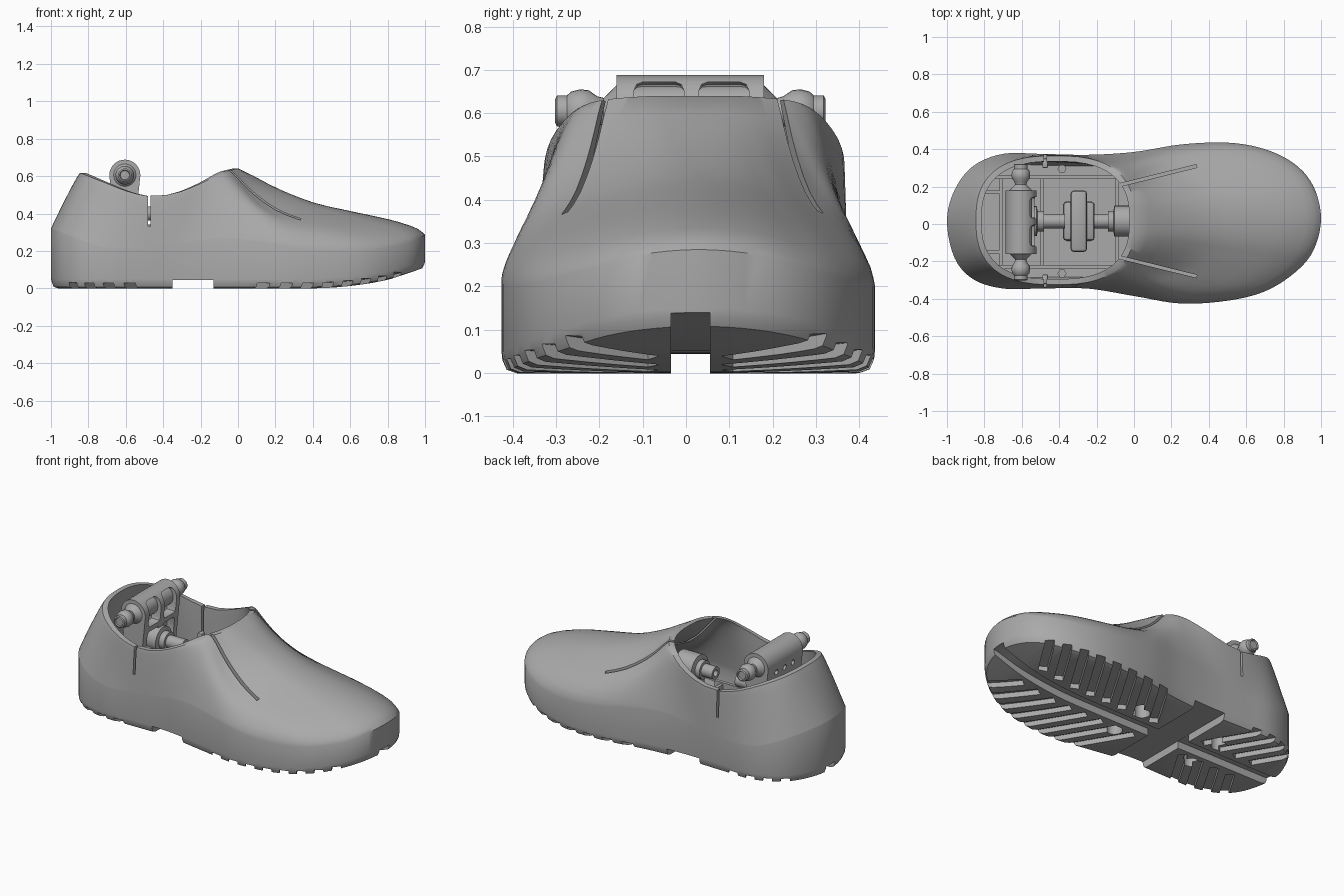
import bpy, bmesh, math
from mathutils import Vector

if "Cube" in bpy.data.objects:
    bpy.data.objects.remove(bpy.data.objects["Cube"], do_unlink=True)

grey = bpy.data.materials.new("plain grey")
grey.use_nodes = True
grey.diffuse_color = (0.4, 0.4, 0.4, 1)
grey.node_tree.nodes["Principled BSDF"].inputs["Base Color"].default_value = (0.4, 0.4, 0.4, 1)


def smooth(table, x):
    """Smooth curve through (x, value) pairs sorted by x."""
    x = min(max(x, table[0][0]), table[-1][0])
    k = next(i for i in range(len(table) - 1) if x <= table[i + 1][0])

    def slope(i):
        a, b = table[max(i - 1, 0)], table[min(i + 1, len(table) - 1)]
        return (b[1] - a[1]) / (b[0] - a[0])
    (x0, y0), (x1, y1) = table[k], table[k + 1]
    h = x1 - x0
    t = (x - x0) / h
    return ((2*t**3 - 3*t*t + 1) * y0 + (t**3 - 2*t*t + t) * h * slope(k)
            + (3*t*t - 2*t**3) * y1 + (t**3 - t*t) * h * slope(k + 1))


def finish(bm, name, angle=40):
    bmesh.ops.recalc_face_normals(bm, faces=bm.faces)
    me = bpy.data.meshes.new(name)
    bm.to_mesh(me)
    bm.free()
    ob = bpy.data.objects.new(name, me)
    bpy.context.collection.objects.link(ob)
    me.materials.append(grey)
    shade(ob, angle)
    return ob


def shade(ob, angle=40):
    bpy.ops.object.select_all(action='DESELECT')
    ob.select_set(True)
    bpy.context.view_layer.objects.active = ob
    bpy.ops.object.shade_smooth_by_angle(angle=math.radians(angle))


def cut(ob, bm):
    tool = finish(bm, "cutter")
    tool.hide_render = True
    mod = ob.modifiers.new("cut", 'BOOLEAN')
    mod.operation, mod.solver, mod.object = 'DIFFERENCE', 'EXACT', tool
    bpy.context.view_layer.objects.active = ob
    bpy.ops.object.modifier_apply(modifier=mod.name)
    bpy.data.objects.remove(tool, do_unlink=True)


def add_box(bm, lo, hi, bevel=0):
    lo, hi = Vector(lo), Vector(hi)
    part = bmesh.new()
    bmesh.ops.create_cube(part, size=1)
    for v in part.verts:
        v.co = (lo + hi) / 2 + v.co * (hi - lo)
    if bevel:
        bmesh.ops.bevel(part, geom=part.edges[:], offset=bevel, segments=2, affect='EDGES', profile=0.5)
    merge(bm, part)


def add_lathe(bm, centre, axis, profile, sides=24):
    """Revolve (distance along axis, radius) pairs."""
    turn = Vector((0, 0, 1)).rotation_difference(Vector(axis))
    rows = [[bm.verts.new(Vector(centre) + turn @ Vector((
        r * math.cos(math.tau * i / sides), r * math.sin(math.tau * i / sides), d)))
        for i in range(sides)] for d, r in profile]
    bridge(bm, rows)
    bm.faces.new(rows[0])
    bm.faces.new(rows[-1])


def merge(bm, part):
    me = bpy.data.meshes.new("tmp")
    part.to_mesh(me)
    part.free()
    bm.from_mesh(me)
    bpy.data.meshes.remove(me)


def bridge(bm, rows):
    for a, b in zip(rows, rows[1:]):
        for i in range(len(a)):
            j = (i + 1) % len(a)
            bm.faces.new((a[i], a[j], b[j], b[i]))


# Shoe outline and height curves
XS = [.96, .86, .7, .5, .25, 0, -.25, -.5, -.7, -.86, -.96]
LEFT = [.2, .32, .4, .435, .425, .385, .37, .375, .375, .31, .18]
RIGHT = [.14, .26, .36, .41, .425, .385, .345, .345, .345, .295, .18]
EDGE = [(-1, .32), (-.9, .28), (-.75, .225), (-.6, .21), (-.4, .225), (-.1, .265),
        (.1, .25), (.4, .205), (.7, .205), (.9, .24), (1, .285)]
COLLAR = [(-.85, .62), (-.7, .56), (-.58, .515), (-.46, .492), (-.33, .51), (-.2, .56), (-.08, .62), (0, .64)]
SPRING = [(-1, 0), (.4, 0), (.6, .012), (.8, .042), (.93, .078), (1, .1)]
TOE = [(0, 0), (.03, .08), (.1, .16), (.2, .24), (.4, .36), (.6, .49), (.8, .71), (.9, .86), (1, 1)]

ctrl = [(1, .03)] + list(zip(XS, LEFT)) + [(-1, .015)] + [(x, -y) for x, y in zip(XS, RIGHT)][::-1]
ctrl = [Vector(p) for p in ctrl]
outline = []
for i in range(len(ctrl)):
    a, b, c, d = (ctrl[(i + k) % len(ctrl)] for k in (-1, 0, 1, 2))
    for t in (0, .2, .4, .6, .8):
        outline.append(b + (c - a) * t / 2 + (2*a - 5*b + 4*c - d) * t*t / 2 + (3*b - a - 3*c + d) * t**3 / 2)
N = len(outline)
MID = Vector((-.42, .02))


def inset(i, dist):
    t = (outline[(i + 1) % N] - outline[i - 1]).normalized()
    return outline[i] + Vector((-t.y, t.x)) * dist


def opening(ang, dist):
    c, s = math.cos(ang), math.sin(ang)
    return MID + Vector((math.copysign(abs(c) ** .77, c) * (.425 - dist),
                         math.copysign(abs(s) ** .77, s) * (.345 - dist)))


def upper(i, s, wall):
    p, o = inset(i, wall * 1.5), outline[i]
    ang = math.atan2(o.y - MID.y, o.x - MID.x)
    q = opening(ang, wall)
    c = math.cos(ang)
    w = min(max((c - .72) / .23, 0), 1)
    w = w * w * (3 - 2 * w)
    side = 1 - (1 - s) ** (1.5 if c > 0 else 1.5 + .4 * c)
    g = w * smooth(TOE, s) + (1 - w) * side
    z0, z1 = smooth(EDGE, o.x), smooth(COLLAR, opening(ang, 0).x)
    return (*p.lerp(q, s), z0 + (z1 - z0) * g - wall * 1.1 * (1 - s ** 3))


# Shoe shell: sole wall, upper, collar lip, lining and insole
bm = bmesh.new()
rows = []
for dist, rise in ((.035, 0), (.012, .008), (.002, .03), (0, .05)):
    rows.append([(*inset(i, dist), smooth(SPRING, outline[i].x) + rise) for i in range(N)])
steps = [0, .015, .04, .08, .14] + [.2 + .08 * k for k in range(11)]
rows += [[upper(i, s, 0) for i in range(N)] for s in steps]
rows += [[upper(i, s, .03) for i in range(N)] for s in (1, .9, .75, .6, .45, .3, .18, .08, 0)]
rows.append([(*inset(i, .06), .15) for i in range(N)])
rows = [[bm.verts.new(p) for p in row] for row in rows]
bridge(bm, rows)
for row in (rows[0], rows[-1]):
    for i in range(N // 2):
        loop = [row[i], row[i + 1], row[-i - 1], row[-i]]
        bm.faces.new(list(dict.fromkeys(loop)))
shoe = finish(bm, "shoe_shell")


def add_strip(bm, p, q, width, low, high, parts=8):
    """Cutter along a plan line with given heights below and above."""
    p, q = Vector(p), Vector(q)
    n = Vector((p.y - q.y, q.x - p.x)).normalized() * width / 2
    rows = []
    for k in range(parts + 1):
        m = p.lerp(q, k / parts)
        rows.append([bm.verts.new((*(m + n * s), f(m.x))) for s, f in ((-1, low), (1, low), (1, high), (-1, high))])
    bridge(bm, rows)
    bm.faces.new(rows[0])
    bm.faces.new(rows[-1])


def under(x):
    return -.1


# Slanted tread grooves, reversed at the heel, and slits in the upper
bm = bmesh.new()
starts = [(-.06 + .115 * k, .6) for k in range(8)] + [(-.42 - .115 * k, -.6) for k in range(4)]
for x, lean in starts:
    for side in (-1, 1):
        add_strip(bm, (x, .01 + side * .085), (x + lean * .46, .01 + side * .55), .052, under,
                  lambda x: smooth(SPRING, x) + .03)
for side in (-1, 1):
    add_strip(bm, (-.09, .015 + side * .19), (.335, .015 + side * .295), .016, lambda x: .27, lambda x: .8)
    add_box(bm, (-.482, .015 + side * .25, .33), (-.468, .015 + side * .5, .7))
cut(shoe, bm)

# Long and cross channels, mounting holes
bm = bmesh.new()
add_strip(bm, (-1.1, .01), (1.1, .01), .09, under, lambda x: smooth(SPRING, x) + .045, 32)
cut(shoe, bm)
bm = bmesh.new()
add_box(bm, (-.35, -.6, -.1), (-.13, .6, .045))
cut(shoe, bm)
bm = bmesh.new()
for x in (-.51, .05):
    for y in (-.11, .13):
        add_lathe(bm, (x, y, -.05), (0, 0, 1), [(0, .045), (.15, .045)])
cut(shoe, bm)
shade(shoe)

# Ankle bracket: round-topped block with pockets and pin holes
bm = bmesh.new()
arch = [(-.605 + .083 * math.cos(math.pi * k / 16), .605 + .083 * math.sin(math.pi * k / 16)) for k in range(17)]
arch += [(-.66, .34), (-.55, .34)]
rows = [[bm.verts.new((x, y, z)) for x, z in arch] for y in (-.16, .18)]
bridge(bm, rows)
for row in rows:
    bm.faces.new(row)
bracket = finish(bm, "ankle_bracket")
bm = bmesh.new()
for y in (-.12, .03):
    add_box(bm, (-.59, y, .52), (-.4, y + .115, .672), .02)
    add_box(bm, (-.59, y, .37), (-.4, y + .115, .49), .02)
for k in (-1, 0, 1):
    add_lathe(bm, (-.75, .01 + .08 * k, .56), (1, 0, 0), [(0, .016), (.12, .016)], 12)
cut(bracket, bm)
shade(bracket)

# Ball-ended ankle axle
bm = bmesh.new()
half = [(.1, .06), (.17, .06), (.2, .03), (.215, .034), (.235, .048), (.255, .05), (.275, .045),
        (.285, .036), (.308, .036), (.312, .028), (.305, .024), (.305, .008)]
add_lathe(bm, (-.605, .01, .605), (0, 1, 0), [(-d, r) for d, r in reversed(half)] + half)
finish(bm, "ankle_axle")

# Lengthwise pivot shafts with hubs
bm = bmesh.new()
add_lathe(bm, (-.6, .015, .4), (1, 0, 0), [(0, .08), (.08, .08), (.085, .055), (.12, .055), (.12, .038), (.23, .038), (.23, .02), (.2, .02)])
add_lathe(bm, (.02, .015, .4), (-1, 0, 0), [(0, .083), (.125, .083), (.13, .055), (.16, .055), (.16, .038), (.235, .038), (.235, .02), (.2, .02)])
finish(bm, "pivot_shafts")

# Supports, ribs and floor fittings
bm = bmesh.new()
add_box(bm, (-.66, -.12, .14), (-.54, .14, .36), .015)
add_box(bm, (-.1, -.05, .14), (0, .08, .36), .015)
add_box(bm, (-.34, -.15, .14), (-.25, .18, .23), .02)
add_box(bm, (-.38, -.09, .14), (-.21, .12, .2), .02)
for y in (-.24, .24):
    add_box(bm, (-.8, y, .14), (-.04, y + .02, .22))
for x in (-.72, -.5, -.1):
    add_box(bm, (x, -.23, .14), (x + .02, .25, .21))
for y in (-.16, .16):
    add_box(bm, (-.86, y, .14), (-.72, y + .02, .21))
finish(bm, "floor_frame")
bm = bmesh.new()
for y in (-.265, .295):
    add_lathe(bm, (-.385, y, .14), (0, 0, 1), [(0, .024), (.1, .024)], 6)
finish(bm, "floor_bolts", 20)

# Small clips at the side slits
bm = bmesh.new()
for y in (-.295, .325):
    add_box(bm, (-.49, y - .025, .3), (-.46, y + .025, .34), .006)
finish(bm, "slit_clips")
